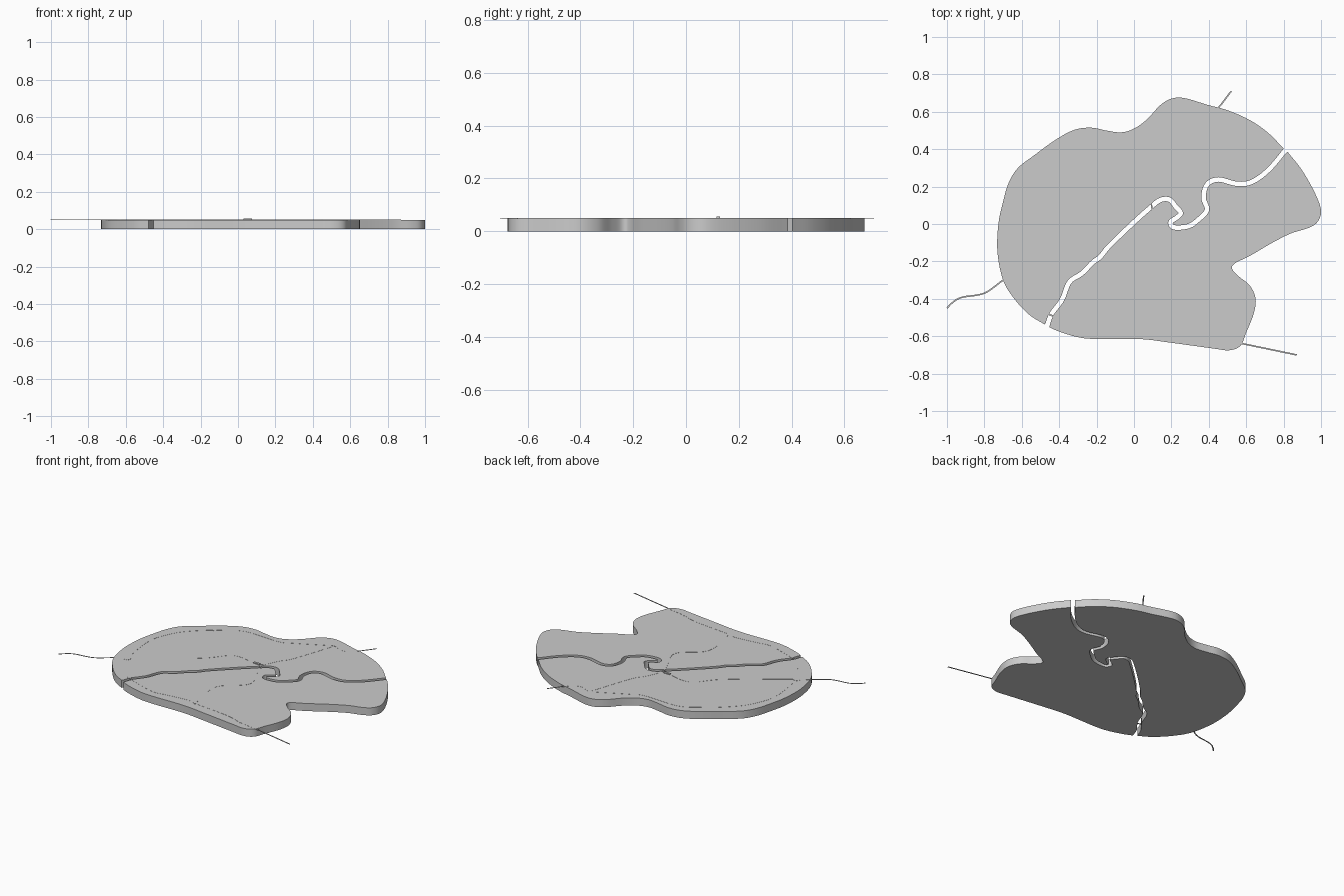
import bpy, bmesh, math
from mathutils import Vector

if "Cube" in bpy.data.objects:
    bpy.data.objects.remove(bpy.data.objects["Cube"])

TOP = 0.05


def smooth_path(pts, n=6):
    """Catmull-Rom curve through 2D points."""
    p = [Vector(q) for q in pts]
    p = [2 * p[0] - p[1]] + p + [2 * p[-1] - p[-2]]
    out = []
    for a, b, c, d in zip(p, p[1:], p[2:], p[3:]):
        for i in range(n):
            t = i / n
            out.append(0.5 * (2 * b + (c - a) * t + (2 * a - 5 * b + 4 * c - d) * t * t
                              + (3 * b - a - 3 * c + d) * t ** 3))
    return out + [p[-2]]


def offset(path, dist):
    """Shift a path sideways, positive to the left."""
    out = []
    for i, q in enumerate(path):
        t = (path[min(i + 1, len(path) - 1)] - path[max(i - 1, 0)]).normalized()
        out.append(q + Vector((-t.y, t.x)) * dist)
    return out


def finish(name, bm):
    bmesh.ops.recalc_face_normals(bm, faces=bm.faces)
    me = bpy.data.meshes.new(name)
    bm.to_mesh(me)
    bm.free()
    ob = bpy.data.objects.new(name, me)
    bpy.context.collection.objects.link(ob)
    bpy.ops.object.select_all(action='DESELECT')
    ob.select_set(True)
    bpy.context.view_layer.objects.active = ob
    bpy.ops.object.shade_smooth_by_angle(angle=math.radians(35))
    return ob


def slab(name, outline, z0, z1):
    bm = bmesh.new()
    face = bm.faces.new([bm.verts.new((q.x, q.y, z0)) for q in outline])
    ext = bmesh.ops.extrude_face_region(bm, geom=[face], use_keep_orig=True)
    verts = [g for g in ext['geom'] if isinstance(g, bmesh.types.BMVert)]
    bmesh.ops.translate(bm, verts=verts, vec=(0, 0, z1 - z0))
    return finish(name, bm)


def road(name, pts, width=0.008):
    path = smooth_path(pts)
    slab(name, offset(path, width / 2) + offset(path, -width / 2)[::-1],
         TOP - 0.001, TOP + 0.0008)


# Land split in two by an open river channel
river = smooth_path([
    (-.465, -.545), (-.44, -.48), (-.385, -.405), (-.345, -.31), (-.28, -.265),
    (-.22, -.205), (-.18, -.175), (-.13, -.115), (0, .01), (.09, .09), (.14, .128),
    (.19, .13), (.225, .09), (.25, .06), (.23, .035), (.195, .01), (.215, -.018),
    (.29, -.012), (.34, .02), (.39, .075), (.372, .14), (.39, .21), (.45, .238),
    (.55, .215), (.63, .225), (.72, .29), (.81, .395)])
north_coast = smooth_path([
    (-.478, -.537), (-.56, -.485), (-.64, -.40), (-.70, -.30), (-.73, -.15),
    (-.725, 0), (-.70, .12), (-.67, .22), (-.62, .30), (-.53, .37), (-.42, .45),
    (-.32, .503), (-.23, .515), (-.15, .50), (-.07, .49), (0, .51), (.07, .56),
    (.14, .635), (.2, .67), (.27, .673), (.4, .635), (.5, .608), (.62, .555),
    (.72, .485), (.80, .403)])
south_coast = smooth_path([
    (.82, .387), (.9, .285), (.97, .16), (1.0, .07), (.98, .01), (.93, -.022),
    (.84, -.05), (.74, -.10), (.62, -.17), (.54, -.21), (.525, -.24), (.56, -.28),
    (.62, -.33), (.65, -.40), (.64, -.48), (.6, -.58), (.57, -.65), (.51, -.675),
    (.42, -.665), (.2, -.635), (.03, -.615), (-.2, -.615), (-.3, -.605),
    (-.4, -.575), (-.452, -.552)])
slab("north_land", north_coast + offset(river, .012)[-2:0:-1], 0, TOP)
slab("south_land", south_coast + offset(river, -.012)[1:-1], 0, TOP)

# Roads, running past the coast at three exits
west, north_east, south = (-.63, -.26), (.29, .60), (.07, -.55)
road("west_exit_road", [(-1, -.45), (-.97, -.42), (-.92, -.392), (-.80, -.37),
                        (-.70, -.30), west])
road("north_road", [west, (-.66, -.07), (-.66, .05), (-.63, .14), (-.58, .23),
                    (-.48, .33), (-.38, .40), (-.26, .46), (-.02, .455), (.07, .49),
                    north_east])
road("north_east_exit_road", [north_east, (.37, .57), (.44, .61), (.52, .71)])
road("middle_road", [west, (-.27, -.006), (-.127, .14), (.05, .12), (.1, .14)])
road("bridge_road", [north_east, (.19, .31), (.14, .23), (.1, .14), (.095, .09),
                     (.12, .03), (.18, -.14), (.037, -.29), south])
road("south_road", [west, (-.56, -.36), (-.50, -.455), (-.45, -.485), (-.33, -.53),
                    (-.22, -.56), (-.14, -.55), (.01, -.535), south, (.33, -.58),
                    (.445, -.615), (.58, -.64), (.87, -.70)])

# Round town markers
for name, (x, y), r in [("west_town", west, .025), ("north_west_town", (-.425, .365), .01),
                        ("north_east_town", north_east, .01), ("south_town", south, .01),
                        ("south_east_town", (.445, -.615), .01)]:
    ring = [Vector((x + r * math.cos(a * math.pi / 6), y + r * math.sin(a * math.pi / 6)))
            for a in range(12)]
    slab(name, ring, TOP - .001, TOP + .001)

# Small raised block by the river
block = [Vector((.052 + sx * .023, .122 + sy * .007))
         for sx, sy in ((-1, -1), (1, -1), (1, 1), (-1, 1))]
slab("river_block", block, TOP, TOP + .006)
